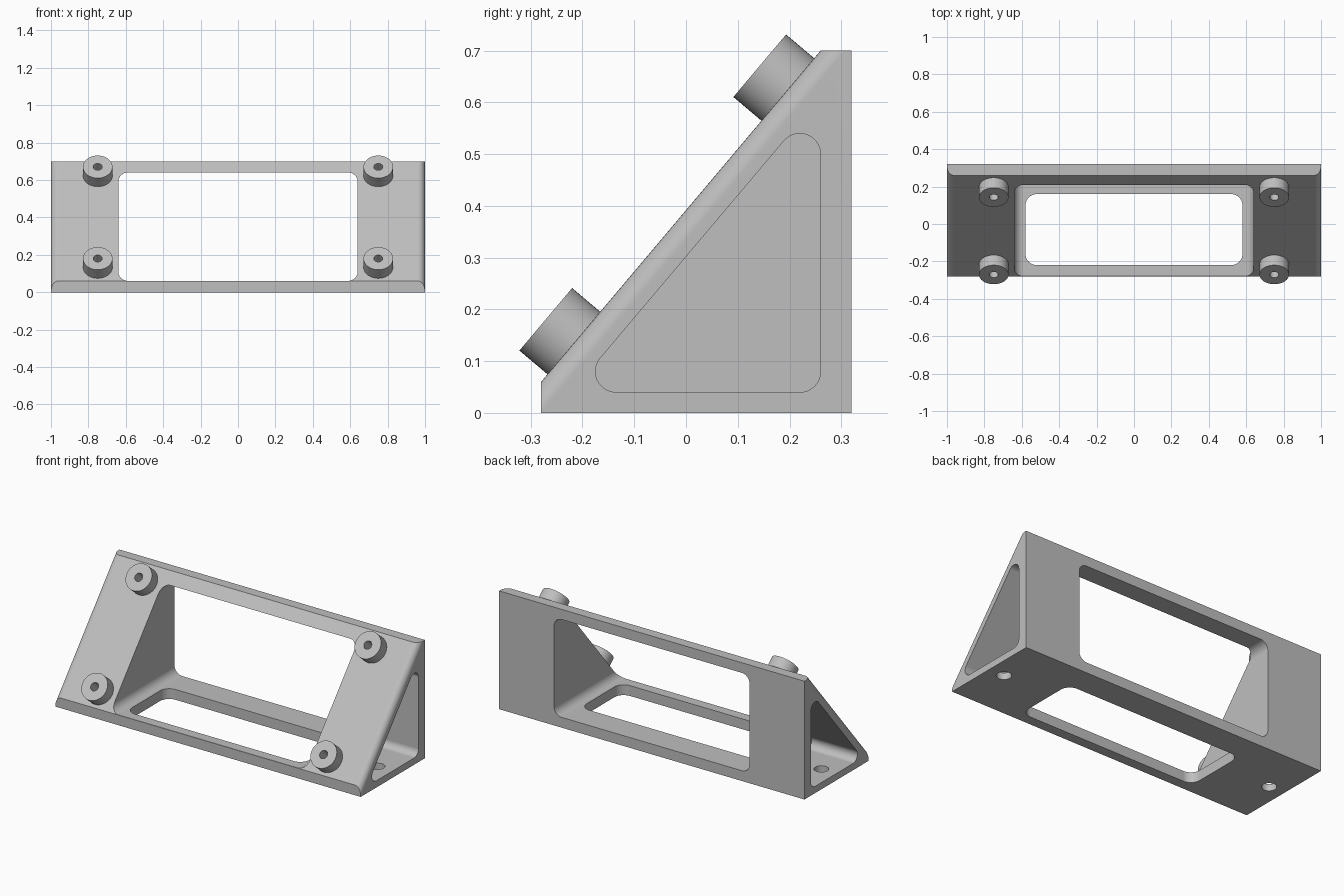
import bpy, bmesh, math
from mathutils import Vector, Matrix

if "Cube" in bpy.data.objects:
    bpy.data.objects.remove(bpy.data.objects["Cube"], do_unlink=True)

grey = bpy.data.materials.new("light_grey")
grey.use_nodes = True
COLOUR = (0.52, 0.52, 0.52, 1)
grey.diffuse_color = COLOUR
grey.node_tree.nodes["Principled BSDF"].inputs["Base Color"].default_value = COLOUR

FOOT = Vector((0, -0.28, 0.06))      # lower edge of the slope
CREST = Vector((0, 0.26, 0.70))      # upper edge of the slope
UP = (CREST - FOOT).normalized()
NORMAL = Vector((0, -UP.z, UP.y))


def make(name, bm):
    bmesh.ops.recalc_face_normals(bm, faces=bm.faces)
    mesh = bpy.data.meshes.new(name)
    bm.to_mesh(mesh)
    bm.free()
    mesh.materials.append(grey)
    ob = bpy.data.objects.new(name, mesh)
    bpy.context.collection.objects.link(ob)
    return ob


def prism(points, axis, lo, hi):
    """Extrude a flat outline along x (0), y (1) or z (2)."""
    bm = bmesh.new()

    def place(p, depth):
        co = list(p)
        co.insert(axis, depth)
        return bm.verts.new(co)
    a = [place(p, lo) for p in points]
    b = [place(p, hi) for p in points]
    bm.faces.new(a)
    bm.faces.new(b)
    for i in range(len(a)):
        j = (i + 1) % len(a)
        bm.faces.new((a[i], a[j], b[j], b[i]))
    return bm


def rounded(centres, r, steps=10):
    """Outline with arcs around corner centres given counter-clockwise."""
    out, n = [], len(centres)
    for i, c in enumerate(centres):
        p, q = centres[i - 1], centres[(i + 1) % n]
        start = math.atan2(c[1] - p[1], c[0] - p[0]) - math.pi / 2
        end = math.atan2(q[1] - c[1], q[0] - c[0]) - math.pi / 2
        sweep = (end - start) % (2 * math.pi)
        for k in range(steps + 1):
            t = start + sweep * k / steps
            out.append((c[0] + r * math.cos(t), c[1] + r * math.sin(t)))
    return out


def rectangle(u0, u1, v0, v1, r):
    return rounded([(u0 + r, v0 + r), (u1 - r, v0 + r),
                    (u1 - r, v1 - r), (u0 + r, v1 - r)], r)


def cylinder(name, base, axis, radius, length, segments=48):
    bm = bmesh.new()
    turn = axis.to_track_quat('Z', 'Y').to_matrix().to_4x4()
    bmesh.ops.create_cone(bm, cap_ends=True, segments=segments, radius1=radius,
                          radius2=radius, depth=length,
                          matrix=Matrix.Translation(base + axis * length / 2) @ turn)
    return make(name, bm)


def cut(target, cutter):
    mod = target.modifiers.new("cut", 'BOOLEAN')
    mod.operation = 'DIFFERENCE'
    mod.solver = 'EXACT'
    mod.object = cutter
    bpy.context.view_layer.objects.active = target
    bpy.ops.object.modifier_apply(modifier=mod.name)


# Wedge body with rounded ends along the slope
outline = [(-0.28, 0), (0.32, 0), (0.32, 0.70), CREST.yz, FOOT.yz]
bm = prism(outline, 0, -1, 1)
slope_ends = [e for e in bm.edges
              if abs(e.verts[0].co.x - e.verts[1].co.x) < 0.01
              and all(min((v.co.yz - FOOT.yz).length,
                          (v.co.yz - CREST.yz).length) < 0.001 for v in e.verts)]
bmesh.ops.bevel(bm, geom=slope_ends, offset=0.037, segments=8, profile=0.5,
                affect='EDGES', clamp_overlap=False)
body = make("wedge_body", bm)

# Main window, floor opening, end pockets and floor screw holes
cutters = [
    make("window_cutter", prism(rectangle(-0.64, 0.64, 0.061, 0.64, 0.05), 1, -0.6, 0.6)),
    make("floor_cutter", prism(rectangle(-0.58, 0.58, -0.22, 0.16, 0.06), 2, -0.2, 0.2)),
]
pocket = rounded([(-0.135, 0.08), (0.22, 0.08), (0.22, 0.50)], 0.04)
for side in (-1, 1):
    cutters.append(make("pocket_cutter", prism(pocket, 0, side * 0.70, side * 1.2)))
    cutters.append(cylinder("screw_cutter", Vector((side * 0.90, 0.02, -0.1)),
                            Vector((0, 0, 1)), 0.04, 0.2))
for c in cutters:
    cut(body, c)

# Four drilled standoffs square to the slope
parts = [body]
for side, side_name in ((-1, "right"), (1, "left")):
    for z, level in ((0.135, "lower"), (0.625, "upper")):
        spot = FOOT + UP * ((z - FOOT.z) / UP.z)
        spot.x = side * 0.75
        post = cylinder(f"{level}_{side_name}_standoff", spot - NORMAL * 0.005,
                        NORMAL, 0.079, 0.076)
        drill = cylinder("drill_cutter", spot - NORMAL * 0.04, NORMAL, 0.024, 0.2, 32)
        cut(post, drill)
        cut(body, drill)
        cutters.append(drill)
        parts.append(post)

for c in cutters:
    bpy.data.objects.remove(c, do_unlink=True)

# Smooth rounds, crisp edges, flat faces kept flat
for ob in parts:
    bpy.ops.object.select_all(action='DESELECT')
    ob.select_set(True)
    bpy.context.view_layer.objects.active = ob
    bpy.ops.object.shade_smooth_by_angle(angle=math.radians(30))
    flat = ob.modifiers.new("flat_faces", 'WEIGHTED_NORMAL')
    flat.keep_sharp = True
